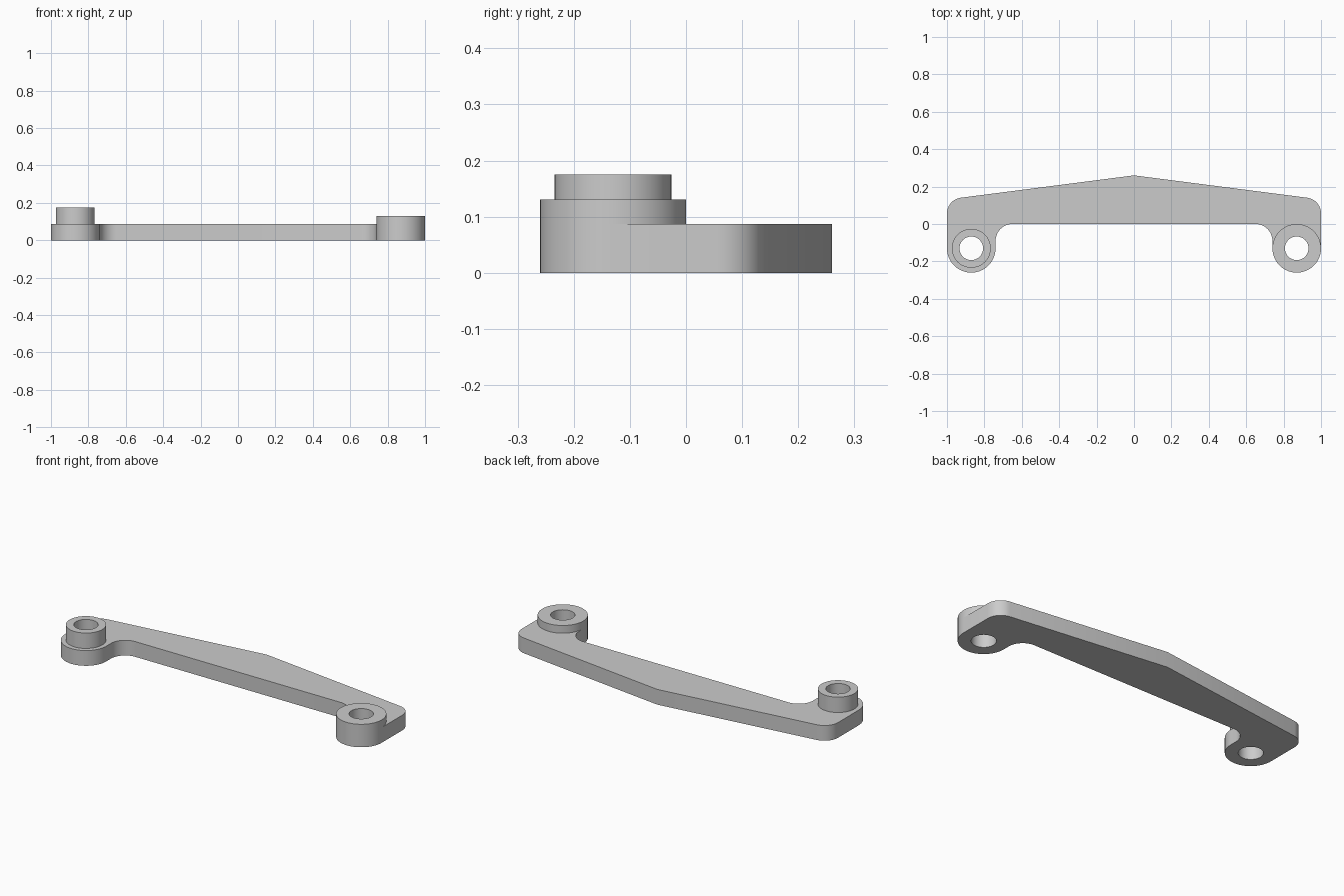
import bpy, bmesh
from math import sin, cos, pi, radians, atan, hypot

cube = bpy.data.objects.get("Cube")
if cube:
    bpy.data.objects.remove(cube, do_unlink=True)

PLATE_TOP = 0.087
EYE_X, EYE_Y = 0.87, -0.13
EYE_R, HOLE_R = 0.13, 0.063
SEGMENTS = 64

grey = bpy.data.materials.new("plain grey")
grey.use_nodes = True
grey.diffuse_color = (0.6, 0.6, 0.6, 1)
grey.node_tree.nodes["Principled BSDF"].inputs["Base Color"].default_value = (0.6, 0.6, 0.6, 1)


def arc(cx, cy, r, start, end, steps):
    """Points along an arc, angles in degrees."""
    angles = [radians(start + (end - start) * i / steps) for i in range(steps + 1)]
    return [(cx + r * cos(a), cy + r * sin(a)) for a in angles]


def finish(name, bm):
    bmesh.ops.recalc_face_normals(bm, faces=bm.faces)
    mesh = bpy.data.meshes.new(name)
    bm.to_mesh(mesh)
    bm.free()
    obj = bpy.data.objects.new(name, mesh)
    mesh.materials.append(grey)
    bpy.context.collection.objects.link(obj)
    bpy.ops.object.select_all(action='DESELECT')
    obj.select_set(True)
    bpy.context.view_layer.objects.active = obj
    bpy.ops.object.shade_smooth_by_angle(angle=radians(30))
    return obj


def add_loop(bm, points):
    verts = [bm.verts.new((x, y, 0)) for x, y in points]
    return [bm.edges.new((a, b)) for a, b in zip(verts, verts[1:] + verts[:1])]


# Arm plate: half outline from the inner edge round the eye to the ridge, mirrored
PEAK, SLOPE = 0.26, 0.129
CORNER_R, FILLET_R = 0.085, 0.09
corner_x = 1 - CORNER_R
corner_y = PEAK - SLOPE * corner_x - CORNER_R * hypot(1, SLOPE)
inner_x = EYE_X - EYE_R
half = arc(inner_x - FILLET_R, -FILLET_R, FILLET_R, 90, 0, 14)
half += arc(EYE_X, EYE_Y, EYE_R, 180, 360, SEGMENTS // 2)
half += arc(corner_x, corner_y, CORNER_R, 0, 90 - atan(SLOPE) * 180 / pi, 12)
outline = half + [(0, PEAK)] + [(-x, y) for x, y in reversed(half)]

bm = bmesh.new()
edges = add_loop(bm, outline)
for side in (-1, 1):
    edges += add_loop(bm, arc(side * EYE_X, EYE_Y, HOLE_R, 0, 360, SEGMENTS)[:-1])
bmesh.ops.triangle_fill(bm, edges=edges, use_beauty=True, normal=(0, 0, 1))
extruded = bmesh.ops.extrude_face_region(bm, geom=bm.faces[:], use_keep_orig=True)
top = [v for v in extruded["geom"] if isinstance(v, bmesh.types.BMVert)]
bmesh.ops.translate(bm, verts=top, vec=(0, 0, PLATE_TOP))
finish("arm_plate", bm)


# Bosses: raised rings around the two eyes
def ring(name, x, radius, height):
    bm = bmesh.new()
    profile = [(radius, PLATE_TOP), (radius, height), (HOLE_R, height), (HOLE_R, PLATE_TOP)]
    loops = [[bm.verts.new((px, py, z))
              for px, py in arc(x, EYE_Y, r, 0, 360, SEGMENTS)[:-1]] for r, z in profile]
    for lower, upper in zip(loops, loops[1:]):
        for i in range(SEGMENTS):
            j = (i + 1) % SEGMENTS
            bm.faces.new((lower[i], lower[j], upper[j], upper[i]))
    finish(name, bm)


ring("left_boss", EYE_X, EYE_R, 0.131)
ring("right_boss", -EYE_X, 0.104, 0.175)
